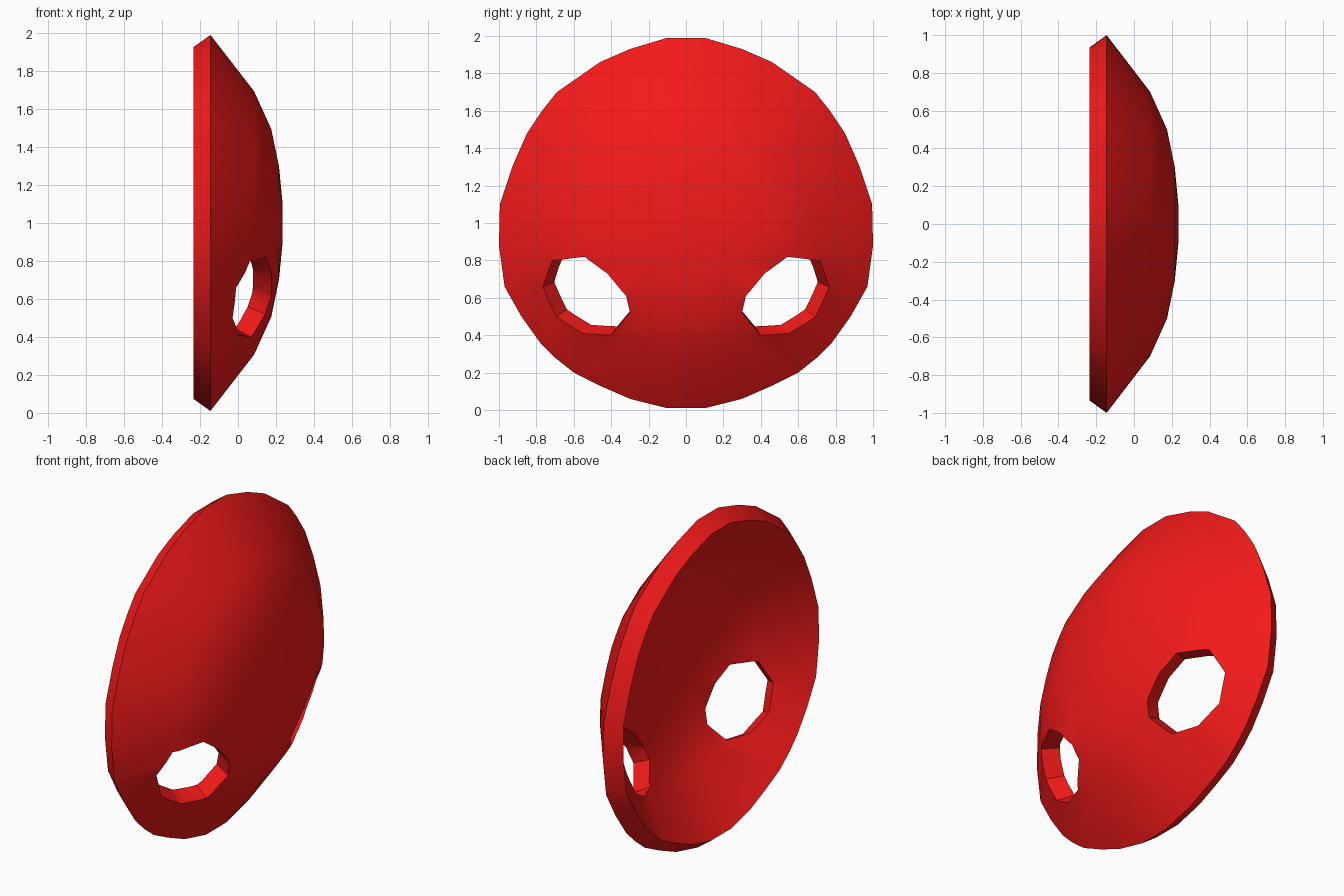
import bpy
import math

if "Cube" in bpy.data.objects:
    bpy.data.objects.remove(bpy.data.objects["Cube"])

# Outline seen from the side (y, height relative to the centre), top to bottom
HALF = [(.1, .99), (.3, .93), (.46, .86), (.69, .70), (.77, .60), (.85, .48),
        (.925, .31), (.995, .10), (1, -.12), (.97, -.34), (.88, -.50), (.78, -.64),
        (.70, -.72), (.60, -.80), (.46, -.87), (.30, -.94), (.1, -.99)]
OUTLINE = HALF + [(-y, z) for y, z in reversed(HALF)]
# Domed profile (radius fraction, x) outside and inside
OUTER = [(.1, .235), (.3, .216), (.5, .175), (.7, .085), (1, -.145)]
INNER = [(.935, -.235), (.645, 0), (.465, .077), (.28, .113), (.095, .13)]
# Eye hole outline on the outer surface (y, z)
EYE = [(.30, .52), (.40, .40), (.55, .41), (.69, .50), (.76, .66),
       (.71, .80), (.54, .82), (.42, .73), (.32, .61)]


def make_object(name, verts, faces):
    mesh = bpy.data.meshes.new(name)
    mesh.from_pydata(verts, [], faces)
    obj = bpy.data.objects.new(name, mesh)
    bpy.context.collection.objects.link(obj)
    bpy.ops.object.select_all(action='DESELECT')
    obj.select_set(True)
    bpy.context.view_layer.objects.active = obj
    bpy.ops.object.mode_set(mode='EDIT')
    bpy.ops.mesh.select_all(action='SELECT')
    bpy.ops.mesh.normals_make_consistent(inside=False)
    bpy.ops.object.mode_set(mode='OBJECT')
    return obj


def loft(name, rings):
    """Skin a stack of equal rings and cap both ends."""
    n = len(rings[0])
    faces = [(a * n + i, a * n + (i + 1) % n, (a + 1) * n + (i + 1) % n, (a + 1) * n + i)
             for a in range(len(rings) - 1) for i in range(n)]
    last = (len(rings) - 1) * n
    faces += [tuple(reversed(range(n))), tuple(range(last, last + n))]
    return make_object(name, [p for ring in rings for p in ring], faces)


def surface_x(r):
    for (r0, x0), (r1, x1) in zip(OUTER, OUTER[1:]):
        if r <= r1:
            return x0 + (x1 - x0) * (r - r0) / (r1 - r0)
    return OUTER[-1][1]


def eye_ring(side, depth):
    """Eye outline moved along the dome normal by depth."""
    ring = []
    for y, z in EYE:
        r = math.hypot(y, z - 1)
        s = .75 * r
        k = 1 + depth * s / r
        ring.append((surface_x(r) + depth * math.sqrt(1 - s * s),
                     side * y * k, 1 + (z - 1) * k))
    return ring


# Domed mask shell
mask = loft("mask_shell", [[(x, y * f, 1 + z * f) for y, z in OUTLINE]
                           for f, x in OUTER + INNER])

# Eye holes
for side in (-1, 1):
    cutter = loft("eye_cutter", [eye_ring(side, .12), eye_ring(side, -.25)])
    cutter.hide_render = True
    mod = mask.modifiers.new("eye_hole", 'BOOLEAN')
    mod.operation = 'DIFFERENCE'
    mod.solver = 'EXACT'
    mod.object = cutter
    bpy.ops.object.select_all(action='DESELECT')
    mask.select_set(True)
    bpy.context.view_layer.objects.active = mask
    bpy.ops.object.modifier_apply(modifier=mod.name)
    bpy.data.objects.remove(cutter)

# Smooth red finish
bpy.ops.object.shade_smooth_by_angle(angle=math.radians(35))
red = bpy.data.materials.new("red")
red.diffuse_color = (.9, .01, .01, 1)
red.use_nodes = True
red.node_tree.nodes["Principled BSDF"].inputs["Base Color"].default_value = red.diffuse_color
mask.data.materials.clear()
mask.data.materials.append(red)
